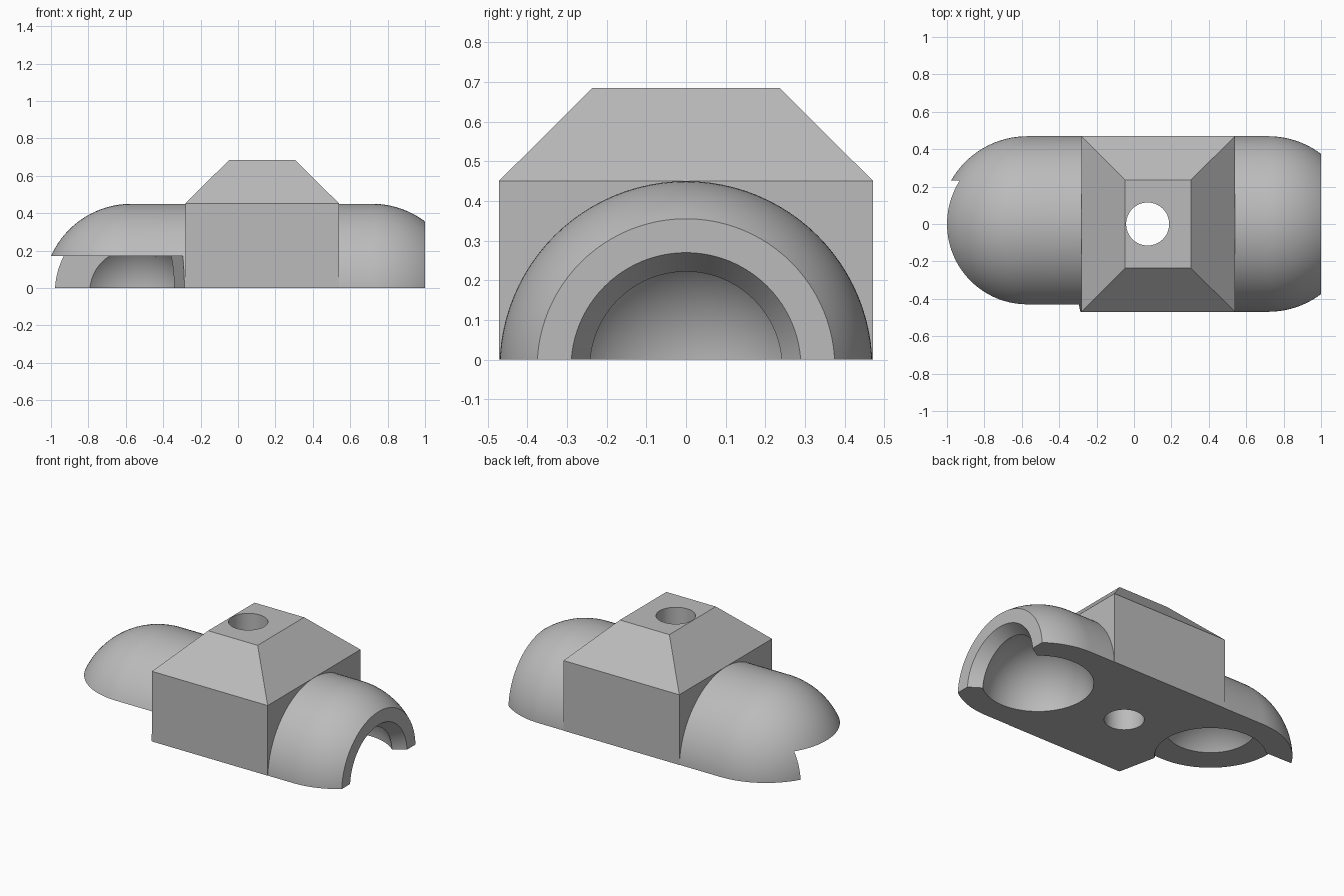
import bpy, bmesh, math
from mathutils import Vector

if "Cube" in bpy.data.objects:
    bpy.data.objects.remove(bpy.data.objects["Cube"], do_unlink=True)

AXIS_Z = -0.02            # height of the capsule axis
LEFT_X, RIGHT_X = -0.57, 0.717   # centres of the two domes
OUTER, INNER = 0.47, 0.32

grey = bpy.data.materials.new("plain_grey")
grey.use_nodes = True
colour = (0.5, 0.5, 0.5, 1)
grey.diffuse_color = colour
grey.node_tree.nodes["Principled BSDF"].inputs["Base Color"].default_value = colour


def finish(name, bm):
    bmesh.ops.recalc_face_normals(bm, faces=bm.faces[:])
    mesh = bpy.data.meshes.new(name)
    bm.to_mesh(mesh)
    bm.free()
    mesh.materials.append(grey)
    obj = bpy.data.objects.new(name, mesh)
    bpy.context.collection.objects.link(obj)
    return obj


def revolve(name, profile, steps=96):
    """Turn an (x, radius) profile about the capsule axis."""
    bm = bmesh.new()
    verts = [bm.verts.new((x, 0, AXIS_Z + r)) for x, r in profile]
    edges = [bm.edges.new(pair) for pair in zip(verts, verts[1:])]
    bmesh.ops.spin(bm, geom=verts + edges, cent=(0, 0, AXIS_Z), axis=(1, 0, 0),
                   angle=math.tau, steps=steps, use_merge=True)
    bmesh.ops.remove_doubles(bm, verts=bm.verts[:], dist=1e-5)
    return finish(name, bm)


def prism(name, outline, low, high):
    """Extrude an (x, y) outline between two heights."""
    bm = bmesh.new()
    face = bm.faces.new([bm.verts.new((x, y, low)) for x, y in outline])
    top = bmesh.ops.extrude_face_region(bm, geom=[face])["geom"]
    moved = [v for v in top if isinstance(v, bmesh.types.BMVert)]
    bmesh.ops.translate(bm, verts=moved, vec=Vector((0, 0, high - low)))
    return finish(name, bm)


def arc(cx, radius, start, end, steps=24):
    """Arc points as (x, radius); angles in radians from +x."""
    angles = [start + (end - start) * i / steps for i in range(steps + 1)]
    return [(cx + radius * math.cos(a), max(0, radius * math.sin(a))) for a in angles]


def combine(target, tool, operation):
    mod = target.modifiers.new(operation.lower(), "BOOLEAN")
    mod.operation, mod.solver, mod.object = operation, "EXACT", tool
    bpy.context.view_layer.objects.active = target
    bpy.ops.object.modifier_apply(modifier=mod.name)
    bpy.data.objects.remove(tool, do_unlink=True)


# Capsule body: domed at one end, sliced flat at the other
slice_angle = math.acos((1 - RIGHT_X) / OUTER)
body = revolve("housing", arc(LEFT_X, OUTER, math.pi, math.pi / 2)
               + arc(RIGHT_X, OUTER, math.pi / 2, slice_angle, 14) + [(1, 0)])

# Central block with a sloped top
block_rings = [(-0.282, 0.541, 0.471, -0.6), (-0.282, 0.541, 0.471, 0.451),
               (-0.047, 0.305, 0.236, 0.685)]
bm = bmesh.new()
rings = [[bm.verts.new(p) for p in ((x0, -y, z), (x1, -y, z), (x1, y, z), (x0, y, z))]
         for x0, x1, y, z in block_rings]
for a, b in zip(rings, rings[1:]):
    for i in range(4):
        j = (i + 1) % 4
        bm.faces.new((a[i], a[j], b[j], b[i]))
bm.faces.new(rings[0])
bm.faces.new(rings[-1])
combine(body, finish("block", bm), "UNION")

# Round cavity under the closed dome
combine(body, revolve("dome_cavity", arc(LEFT_X, INNER, math.pi, 0, 48)), "DIFFERENCE")

# Round cavity with a flared mouth at the open end
mouth = math.asin(0.242 / INNER)
flare = [(1.2, 0.242 + 0.65 * (1.2 - 0.926)), (1.2, 0)]
combine(body, revolve("mouth_cavity", arc(RIGHT_X, INNER, math.pi, mouth, 36) + flare),
        "DIFFERENCE")

# Low side opening beneath the closed dome
combine(body, prism("side_opening", [(-0.236, -0.7), (-0.439, 0.225), (-1.3, 0.237),
                                     (-1.3, -0.7)], -0.9, 0.17), "DIFFERENCE")

# Vertical through hole
hole = [(0.073 + 0.115 * math.cos(i * math.tau / 64), 0.115 * math.sin(i * math.tau / 64))
        for i in range(64)]
combine(body, prism("through_hole", hole, -0.9, 0.9), "DIFFERENCE")

# Flat underside
combine(body, prism("ground_cut", [(-2, -2), (2, -2), (2, 2), (-2, 2)], -1.5, 0), "DIFFERENCE")

# Smooth curved faces, keep the creases sharp
bpy.ops.object.select_all(action="DESELECT")
body.select_set(True)
bpy.context.view_layer.objects.active = body
bpy.ops.object.shade_smooth_by_angle(angle=math.radians(25))
